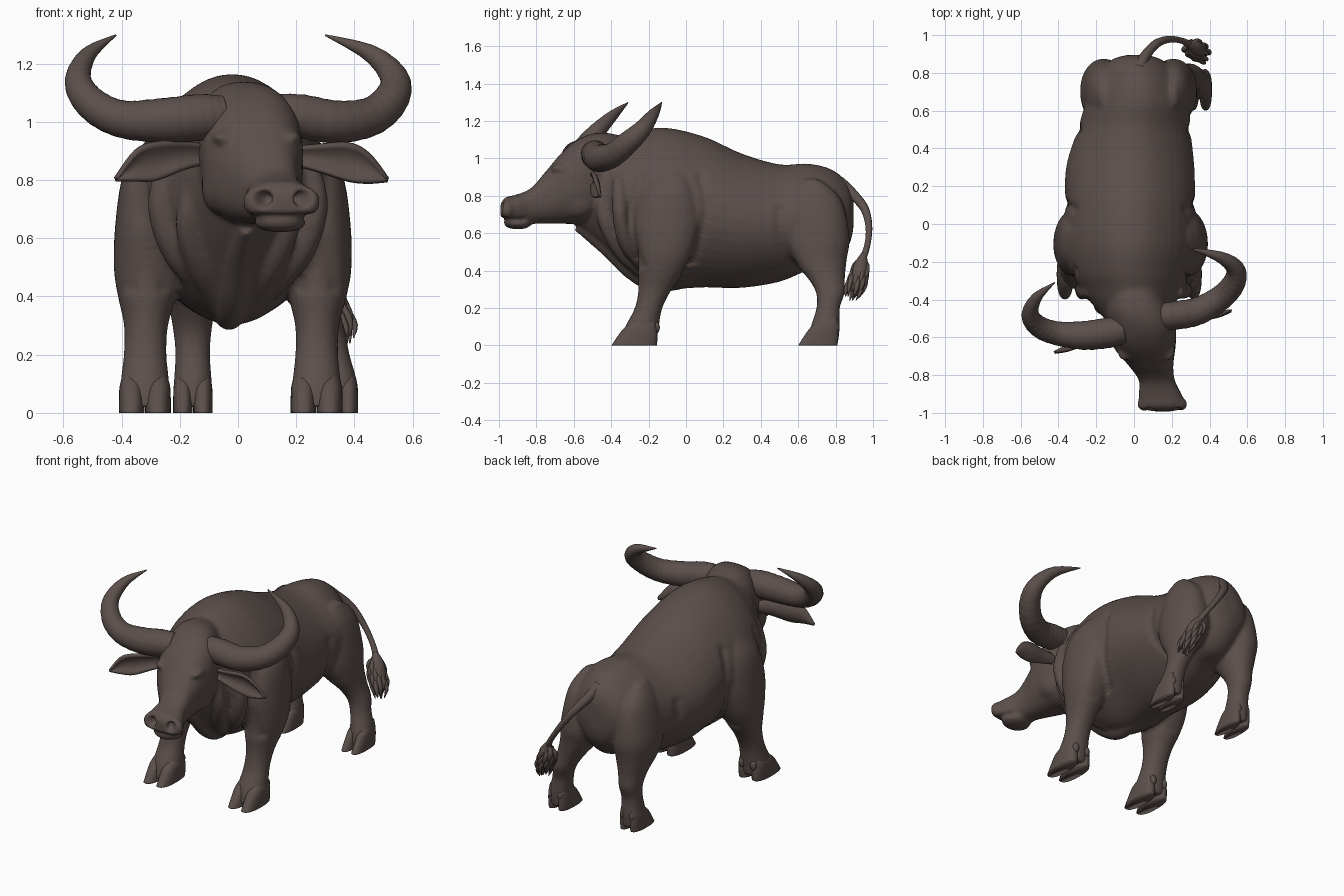
import bpy, bmesh, math, random
from mathutils import Vector, Matrix

random.seed(4)
hide = bpy.data.materials.new("dark_brown_hide")
hide.diffuse_color = (0.105, 0.078, 0.070, 1)


def spline(rows, n=5):
    """Catmull-Rom through rows of numbers."""
    out = []
    for i in range(len(rows) - 1):
        a, b, c, d = (rows[max(i - 1, 0)], rows[i], rows[i + 1], rows[min(i + 2, len(rows) - 1)])
        for k in range(n):
            t = k / n
            out.append([0.5 * (2 * q + (r - p) * t + (2 * p - 5 * q + 4 * r - s) * t * t
                               + (3 * q - p - 3 * r + s) * t ** 3) for p, q, r, s in zip(a, b, c, d)])
    out.append(list(rows[-1]))
    return out


def skin(bm, rings):
    vs = [[bm.verts.new(p) for p in r] for r in rings]
    n = len(vs[0])
    for a, b in zip(vs, vs[1:]):
        for i in range(n):
            bm.faces.new((a[i], a[(i + 1) % n], b[(i + 1) % n], b[i]))
    bm.faces.new(vs[0][::-1])
    bm.faces.new(vs[-1])


def circle(n, e=1.0):
    f = lambda v: math.copysign(abs(v) ** e, v)
    return [(f(math.cos(2 * math.pi * i / n)), f(math.sin(2 * math.pi * i / n))) for i in range(n)]


def loft_y(bm, rows, e, top=0.0, low=0.0):
    """rows: y, centre x, top z, bottom z, half width; top and low narrow the section"""
    skin(bm, [[(cx + w * c * (1 - (top if s > 0 else low) * s * s), y, (t + b) / 2 + (t - b) / 2 * s)
               for c, s in circle(40, e)] for y, cx, t, b, w in spline(rows)])


def loft_z(bm, rows, n=24, e=0.95):
    """rows: z, centre x, centre y, radius x, radius y"""
    skin(bm, [[(cx + rx * c, cy + ry * s, z) for c, s in circle(n, e)]
              for z, cx, cy, rx, ry in spline(rows)])


def tube(bm, rows, n=20, steps=8, ridge=0.0):
    """rows: x, y, z, radius"""
    pts = spline(rows, steps)
    co = [Vector(p[:3]) for p in pts]
    u, rings = Vector((0.13, 0.31, 0.94)), []
    for i, p in enumerate(co):
        t = (co[min(i + 1, len(co) - 1)] - co[max(i - 1, 0)]).normalized()
        u = (u - t * u.dot(t)).normalized()
        w = t.cross(u)
        r = max(pts[i][3], 0.002) * (1 + ridge * math.sin(i * 1.9))
        rings.append([p + (u * c + w * s) * r for c, s in circle(n)])
    skin(bm, rings)


def ball(bm, loc, size):
    bmesh.ops.create_uvsphere(bm, u_segments=24, v_segments=16, radius=1,
                              matrix=Matrix.Translation(loc) @ Matrix.Diagonal((*size, 1)))


def finish(bm, name):
    bmesh.ops.recalc_face_normals(bm, faces=bm.faces[:])
    me = bpy.data.meshes.new(name)
    bm.to_mesh(me)
    bm.free()
    ob = bpy.data.objects.new(name, me)
    bpy.context.collection.objects.link(ob)
    me.materials.append(hide)
    for p in me.polygons:
        p.use_smooth = True
    return ob


# trunk and neck
bm = bmesh.new()
loft_y(bm, [(0.895, 0.015, 0.79, 0.62, 0.05), (0.868, 0.015, 0.865, 0.53, 0.135), (0.78, 0.02, 0.94, 0.43, 0.215),
            (0.65, 0.02, 0.972, 0.40, 0.272), (0.5, 0.0, 0.968, 0.34, 0.30), (0.3, -0.02, 1.025, 0.308, 0.34),
            (0.1, -0.02, 1.115, 0.310, 0.345), (-0.1, -0.02, 1.163, 0.305, 0.35), (-0.25, -0.02, 1.15, 0.35, 0.32),
            (-0.35, -0.01, 1.12, 0.43, 0.27), (-0.45, 0.0, 1.10, 0.53, 0.20), (-0.58, 0.04, 1.06, 0.64, 0.13)],
       0.92, 0.28, 0.3)

# head, muzzle and lower lip
loft_y(bm, [(-0.992, 0.15, 0.755, 0.685, 0.07), (-0.965, 0.148, 0.792, 0.662, 0.112), (-0.91, 0.14, 0.805, 0.65, 0.116),
            (-0.83, 0.122, 0.84, 0.65, 0.095), (-0.75, 0.09, 0.93, 0.65, 0.118), (-0.65, 0.055, 1.045, 0.65, 0.165),
            (-0.55, 0.045, 1.115, 0.65, 0.177), (-0.45, 0.02, 1.138, 0.68, 0.17), (-0.34, 0.0, 1.12, 0.72, 0.13)], 0.82)
ball(bm, (0.145, -0.90, 0.652), (0.09, 0.075, 0.032))
for s in (-1, 1):
    ball(bm, (0.15 + s * 0.082, -0.955, 0.725), (0.052, 0.038, 0.052))   # nostril wings
    ball(bm, (0.065 + s * 0.115, -0.665, 0.945), (0.04, 0.06, 0.025))   # brows
    ball(bm, (0.065 + s * 0.125, -0.665, 0.895), (0.026, 0.032, 0.022))  # eyes
    ball(bm, (0.045 + s * 0.11, -0.58, 0.78), (0.06, 0.10, 0.10))        # cheeks
    # loose skin folds from throat to chest
    tube(bm, [(0.02 + s * 0.15, -0.46, 0.84, 0.03), (s * 0.175, -0.43, 0.66, 0.04),
              (s * 0.12 - 0.01, -0.34, 0.5, 0.045), (s * 0.05 - 0.02, -0.20, 0.36, 0.03)])
    tube(bm, [(s * 0.23, -0.36, 0.90, 0.03), (s * 0.265, -0.35, 0.72, 0.045),
              (s * 0.21, -0.31, 0.55, 0.05), (s * 0.11, -0.22, 0.41, 0.03)])
tube(bm, [(0.03, -0.58, 0.64, 0.03), (0.0, -0.43, 0.53, 0.045), (-0.02, -0.28, 0.40, 0.055),
          (-0.03, -0.16, 0.335, 0.05), (-0.03, 0.0, 0.345, 0.04)])

# legs: rows of z, blend from hip to foot, centre y, radius x, radius y
FRONT = [(0.92, 0, -0.07, 0.02, 0.05), (0.82, 0, -0.09, 0.085, 0.14), (0.65, 0, -0.10, 0.112, 0.18),
         (0.5, 0.1, -0.11, 0.116, 0.158), (0.4, 0.3, -0.13, 0.10, 0.128), (0.3, 0.6, -0.165, 0.076, 0.09),
         (0.2, 0.9, -0.20, 0.074, 0.074), (0.1, 1, -0.235, 0.084, 0.09), (0.02, 1, -0.25, 0.084, 0.095)]
HIND = [(0.89, 0, 0.67, 0.02, 0.04), (0.78, 0, 0.69, 0.085, 0.14), (0.58, 0, 0.70, 0.125, 0.175),
        (0.46, 0.15, 0.712, 0.11, 0.148), (0.36, 0.45, 0.75, 0.08, 0.10), (0.28, 0.7, 0.772, 0.066, 0.077),
        (0.2, 0.85, 0.76, 0.06, 0.063), (0.1, 1, 0.745, 0.066, 0.078), (0.02, 1, 0.735, 0.068, 0.08)]
LEGS = [(FRONT, 0.275, 0.27, -0.277, 0.122, 1.0, -0.15), (FRONT, -0.31, -0.32, -0.277, 0.122, 1.0, -0.15),
        (HIND, 0.205, 0.345, 0.705, 0.105, 0.76, 0.81), (HIND, -0.16, -0.155, 0.705, 0.105, 0.76, 0.81)]
for rows, hip, foot, *_ in LEGS:
    loft_z(bm, [(z, hip + (foot - hip) * f, cy, rx, ry) for z, f, cy, rx, ry in rows])

# fuse everything into one soft skin
raw = finish(bm, "body_raw")
m = raw.modifiers.new("fuse", 'REMESH')
m.mode, m.voxel_size = 'VOXEL', 0.011
m = raw.modifiers.new("soften", 'SMOOTH')
m.factor, m.iterations = 0.5, 9
fused = bpy.data.meshes.new_from_object(raw.evaluated_get(bpy.context.evaluated_depsgraph_get()))
bpy.data.objects.remove(raw)
bm = bmesh.new()
bm.from_mesh(fused)
bm.normal_update()


def crease(pts, width, depth, min_x):
    """press a groove into both flanks along a side-view line"""
    line = spline(pts, 8)
    lo = [min(p[k] for p in line) - 2.5 * width for k in (0, 1)]
    hi = [max(p[k] for p in line) + 2.5 * width for k in (0, 1)]
    for v in bm.verts:
        x, y, z = v.co
        if abs(x) >= min_x and lo[0] < y < hi[0] and lo[1] < z < hi[1]:
            d = min((y - p[0]) ** 2 + (z - p[1]) ** 2 for p in line)
            v.co -= v.normal * depth * math.exp(-d / width ** 2)


crease([(0.08, 0.90), (0.11, 0.72), (0.06, 0.52), (0.0, 0.38)], 0.025, 0.014, 0.2)    # behind shoulder
crease([(-0.24, 0.90), (-0.30, 0.70), (-0.27, 0.52), (-0.24, 0.43)], 0.022, 0.012, 0.2)  # before shoulder
crease([(0.50, 0.72), (0.51, 0.56), (0.57, 0.43)], 0.03, 0.012, 0.12)                # before thigh
crease([(-1.0, 0.675), (-0.93, 0.670), (-0.87, 0.672)], 0.010, 0.012, 0)             # mouth
for c, push in (((0.085, -0.985, 0.735), (0.02, 0.05, 0)), ((0.225, -0.98, 0.735), (-0.03, 0.05, 0))):  # nostrils
    for v in bm.verts:
        d = (v.co - Vector(c)).length_squared
        if d < 0.006:
            v.co += Vector(push) * math.exp(-(d / 0.026 ** 2) ** 2)
finish(bm, "body")

# cloven hooves and dew claws
bm = bmesh.new()
for _, _, fx, cy, ry, k, back in LEGS:
    for s in (-1, 1):
        x = fx + s * 0.045 * k
        loft_z(bm, [(0, x, cy, 0.044 * k, ry), (0.05, x, cy + 0.018, 0.044 * k, ry * 0.87),
                    (0.10, x, cy + 0.036, 0.040 * k, ry * 0.68), (0.15, x, cy + 0.065, 0.02 * k, ry * 0.35)], e=0.85)
        ball(bm, (fx + s * 0.04 * k, back - 0.008, 0.095), (0.02, 0.018, 0.03))
finish(bm, "hooves")

# horns
HORNS = {"right_horn": [(-0.05, -0.56, 1.02, 0.07), (-0.13, -0.575, 1.015, 0.08), (-0.26, -0.59, 1.005, 0.076),
                        (-0.40, -0.58, 1.01, 0.064), (-0.50, -0.545, 1.06, 0.057), (-0.549, -0.48, 1.14, 0.046),
                        (-0.515, -0.39, 1.23, 0.028), (-0.42, -0.31, 1.298, 0.003)],
         "left_horn": [(0.10, -0.49, 1.03, 0.065), (0.21, -0.485, 1.02, 0.075), (0.34, -0.46, 1.0, 0.073),
                       (0.46, -0.39, 1.02, 0.066), (0.53, -0.31, 1.085, 0.06), (0.535, -0.235, 1.155, 0.048),
                       (0.455, -0.175, 1.235, 0.03), (0.30, -0.13, 1.298, 0.003)]}
for name, rows in HORNS.items():
    bm = bmesh.new()
    tube(bm, rows, 28, 10, 0.012)
    finish(bm, name)

# cupped ears: x, y, z, half width
EARS = {"right_ear": [(-0.08, -0.50, 0.89, 0.025), (-0.18, -0.56, 0.885, 0.045), (-0.28, -0.61, 0.865, 0.063),
                      (-0.35, -0.645, 0.85, 0.05), (-0.42, -0.68, 0.803, 0.003)],
        "left_ear": [(0.17, -0.49, 0.885, 0.025), (0.28, -0.485, 0.875, 0.045), (0.38, -0.47, 0.862, 0.063),
                     (0.45, -0.465, 0.84, 0.048), (0.515, -0.46, 0.80, 0.003)]}
for name, rows in EARS.items():
    bm = bmesh.new()
    grid = [[bm.verts.new((x, y - 0.5 * w * (s / 4) ** 2, z + w * s / 4)) for s in range(-4, 5)]
            for x, y, z, w in spline(rows)]
    for a, b in zip(grid, grid[1:]):
        for i in range(8):
            bm.faces.new((a[i], a[i + 1], b[i + 1], b[i]))
    ear = finish(bm, name)
    m = ear.modifiers.new("thickness", 'SOLIDIFY')
    m.thickness, m.offset = 0.016, 0

# tail with a tuft of tapered locks
bm = bmesh.new()
tube(bm, [(0.03, 0.82, 0.87, 0.035), (0.06, 0.89, 0.81, 0.028), (0.12, 0.955, 0.73, 0.023), (0.19, 0.978, 0.63, 0.018),
          (0.26, 0.968, 0.53, 0.016), (0.31, 0.94, 0.45, 0.02)], 16)
finish(bm, "tail")
bm = bmesh.new()
tube(bm, [(0.29, 0.95, 0.49, 0.014), (0.32, 0.935, 0.42, 0.040), (0.35, 0.915, 0.34, 0.034), (0.375, 0.89, 0.24, 0.003)], 16)
for i in range(26):
    a, f = i * 2.4, i / 26
    dx, dy = math.cos(a), math.sin(a)
    x, y, z = 0.295 + 0.05 * f, 0.948 - 0.03 * f, 0.48 - 0.11 * f
    r = random.uniform(0.038, 0.05)
    tube(bm, [(x, y, z, 0.008), (x + dx * r * 0.8, y - 0.01 + dy * r * 0.8, z - 0.04, 0.015),
              (x + 0.02 + dx * r, y - 0.02 + dy * r, z - 0.09, 0.012),
              (x + 0.03 + dx * r * 0.7, y - 0.035 + dy * r * 0.7, z - random.uniform(0.12, 0.15), 0.002)], 8, 4)
finish(bm, "tail_tuft")
